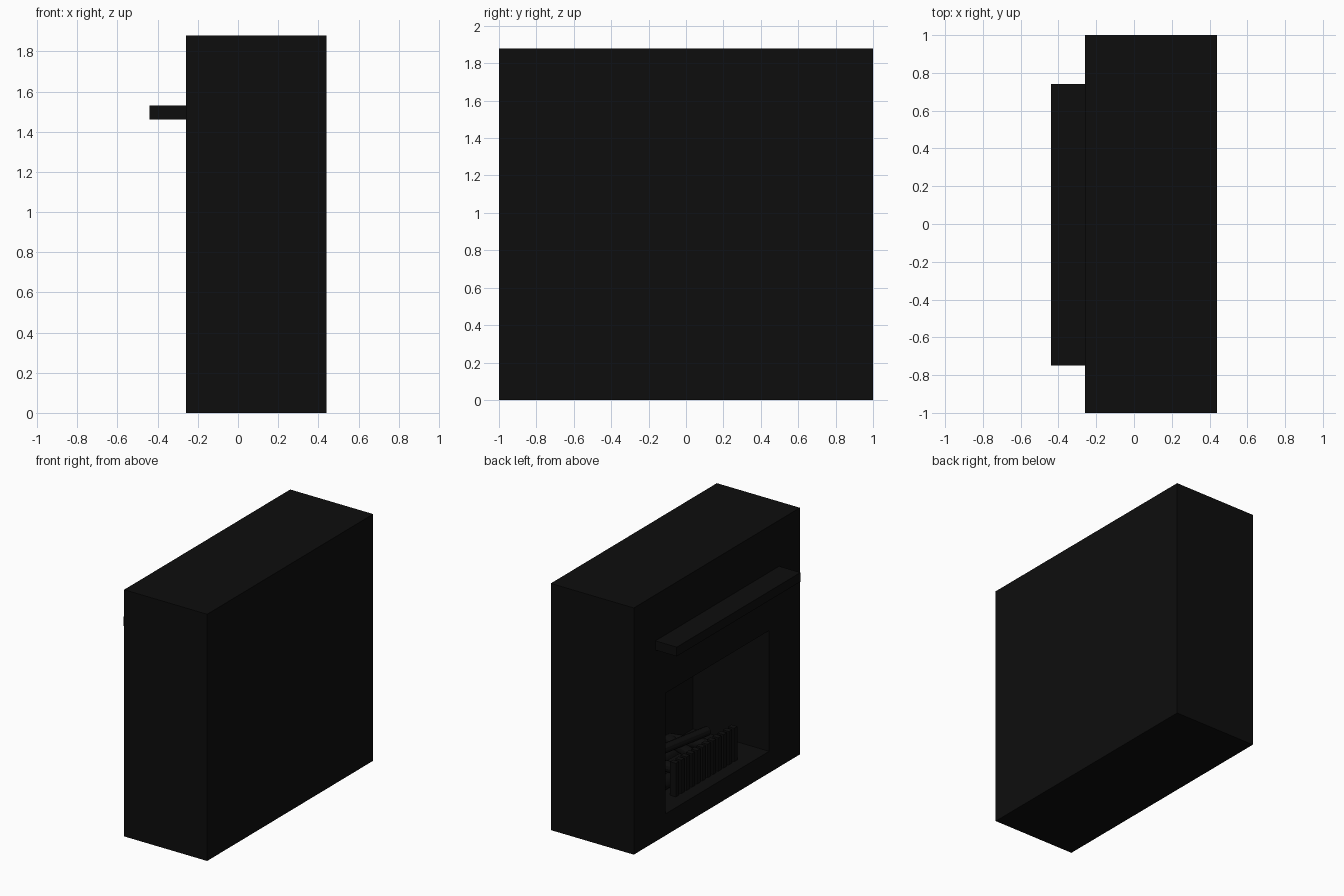
import bpy
from mathutils import Vector

default = bpy.data.objects.get("Cube")
if default:
    bpy.data.objects.remove(default, do_unlink=True)

# One near-black colour throughout
black = bpy.data.materials.new("soot_black")
black.use_nodes = True
colour = (0.004, 0.004, 0.004, 1)
black.diffuse_color = colour
black.node_tree.nodes["Principled BSDF"].inputs["Base Color"].default_value = colour


def box(name, low, high):
    low, high = Vector(low), Vector(high)
    bpy.ops.mesh.primitive_cube_add(size=1, location=(low + high) / 2)
    ob = bpy.context.object
    ob.name = name
    ob.scale = high - low
    bpy.ops.object.transform_apply(location=False, rotation=False, scale=True)
    ob.data.materials.append(black)
    return ob


def rod(name, start, end, radius):
    start, end = Vector(start), Vector(end)
    axis = end - start
    bpy.ops.mesh.primitive_cylinder_add(vertices=12, radius=radius, depth=axis.length,
                                        location=(start + end) / 2)
    ob = bpy.context.object
    ob.name = name
    ob.rotation_euler = axis.to_track_quat('Z', 'Y').to_euler()
    ob.data.materials.append(black)
    bpy.ops.object.shade_smooth_by_angle()
    return ob


# Chimney breast with the firebox cut into its -x side
breast = box("chimney_breast", (-0.26, -1, 0), (0.44, 1, 1.88))
cutter = box("firebox_cutter", (-0.4, -0.63, 0.165), (0.38, 0.62, 1.085))
cutter.hide_render = True
cut = breast.modifiers.new("firebox", 'BOOLEAN')
cut.operation = 'DIFFERENCE'
cut.solver = 'EXACT'
cut.object = cutter
bpy.context.view_layer.objects.active = breast
bpy.ops.object.modifier_apply(modifier=cut.name)
bpy.data.objects.remove(cutter, do_unlink=True)

# Mantel shelf
box("mantel_shelf", (-0.44, -0.75, 1.46), (-0.26, 0.74, 1.53))

# Fire grate: upright bars joined by two rails
bars = 12
for i in range(bars):
    y = -0.37 + i * 0.7 / (bars - 1)
    box("grate_bar", (-0.16, y - 0.02, 0.165), (-0.11, y + 0.02, 0.42))
for z in (0.2, 0.38):
    box("grate_rail", (-0.14, -0.38, z), (-0.12, 0.34, z + 0.025))

# Logs stacked behind the grate
for x, z in ((-0.04, 0.215), (0.08, 0.215), (0.2, 0.215)):
    rod("lower_log", (x, -0.36, z), (x + 0.02, 0.34, z), 0.05)
for y, lean in ((-0.25, 0.12), (-0.02, -0.1), (0.2, 0.08)):
    rod("upper_log", (-0.08, y, 0.3), (0.24, y + lean, 0.32), 0.04)
rod("top_log", (0.03, -0.3, 0.37), (0.12, 0.26, 0.38), 0.035)
